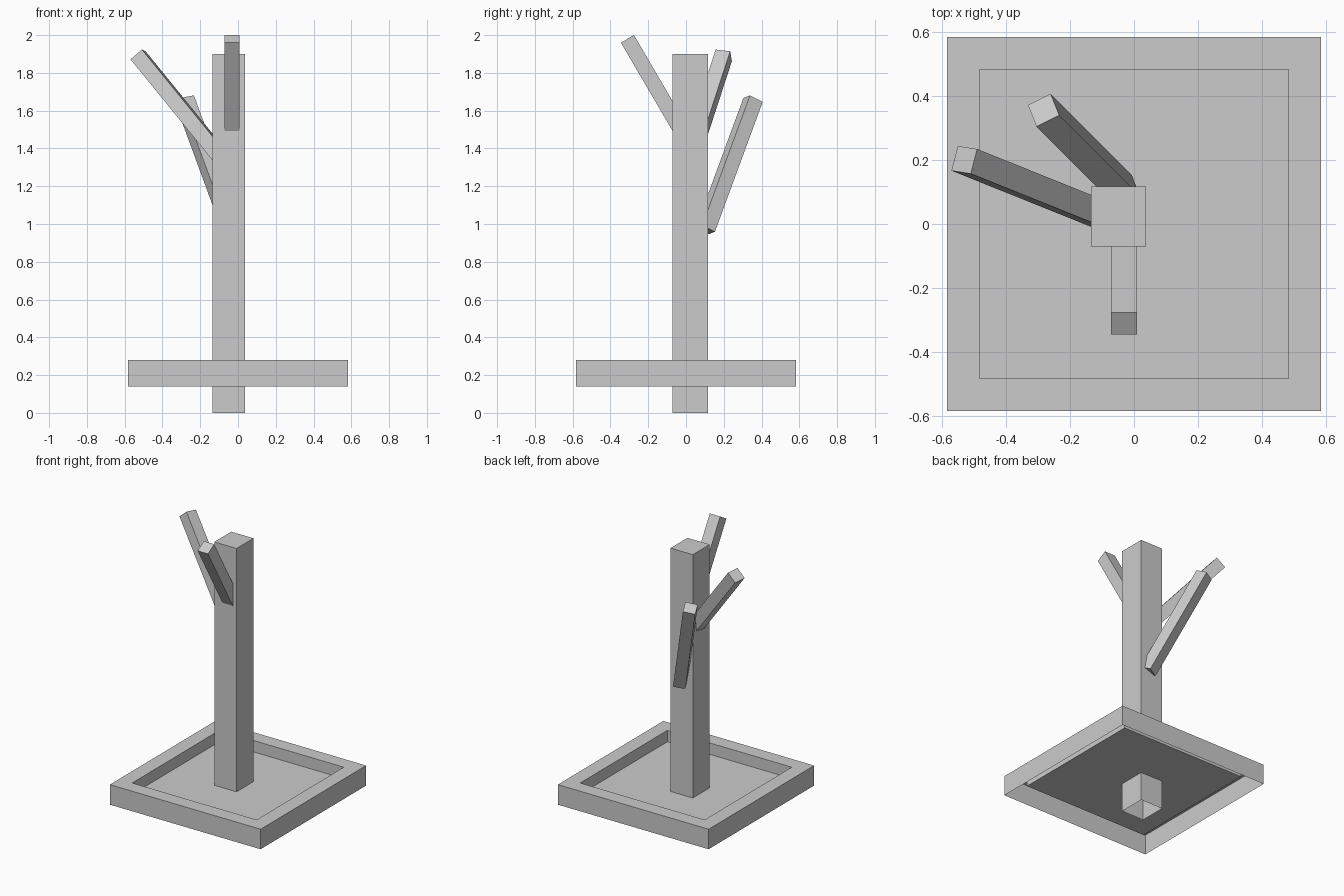
import bpy, bmesh
from mathutils import Vector, Matrix

if "Cube" in bpy.data.objects:
    bpy.data.objects.remove(bpy.data.objects["Cube"])


def finish(bm, name):
    me = bpy.data.meshes.new(name)
    bm.to_mesh(me)
    bm.free()
    ob = bpy.data.objects.new(name, me)
    bpy.context.collection.objects.link(ob)
    return ob


def box(name, matrix, open_bottom=False):
    bm = bmesh.new()
    bmesh.ops.create_cube(bm, size=1)
    if open_bottom:
        low = [f for f in bm.faces if f.normal.z < -0.5]
        bmesh.ops.delete(bm, geom=low, context='FACES_ONLY')
    bm.transform(matrix)
    return finish(bm, name)


def branch(name, tip, direction, side, length, size=0.08):
    # square bar running back from its tip; side = direction of one tip edge
    d = Vector(direction).normalized()
    u = Vector(side)
    u = (u - d * u.dot(d)).normalized()
    v = d.cross(u)
    rot = Matrix((u, v, d)).transposed().to_4x4()
    centre = Vector(tip) - d * length / 2
    box(name, Matrix.Translation(centre) @ rot @ Matrix.Diagonal((size, size, length, 1)))


# Base tray: open-bottomed box with an inset, sunken floor
bm = bmesh.new()
bmesh.ops.create_cube(bm, size=1)
bmesh.ops.delete(bm, geom=[f for f in bm.faces if f.normal.z < -0.5], context='FACES_ONLY')
bm.transform(Matrix.Translation((0, 0, 0.21)) @ Matrix.Diagonal((1.165, 1.165, 0.14, 1)))
bm.normal_update()
top = next(f for f in bm.faces if f.normal.z > 0.5)
bmesh.ops.inset_region(bm, faces=[top], thickness=0.1435)
floor = bmesh.ops.extrude_discrete_faces(bm, faces=[top])['faces'][0]
bmesh.ops.translate(bm, verts=floor.verts, vec=(0, 0, -0.08))
finish(bm, "base_tray")

# Trunk: square post passing through the tray, open underneath
box("trunk", Matrix.Translation((-0.048, 0.023, 0.95))
    @ Matrix.Diagonal((0.172, 0.187, 1.9, 1)), open_bottom=True)

# Branches
branch("front_branch", (-0.031, -0.31, 1.98), (0, -0.505, 0.863), (1, 0, 0), 0.6)
branch("left_branch", (-0.529, 0.2, 1.893), (-1, 0.402, 1.23), (0.02, 0.073, -0.01), 0.77)
branch("back_branch", (-0.282, 0.355, 1.657), (-1, 1, 2.72), (-0.07, -0.033, -0.01), 0.775)
